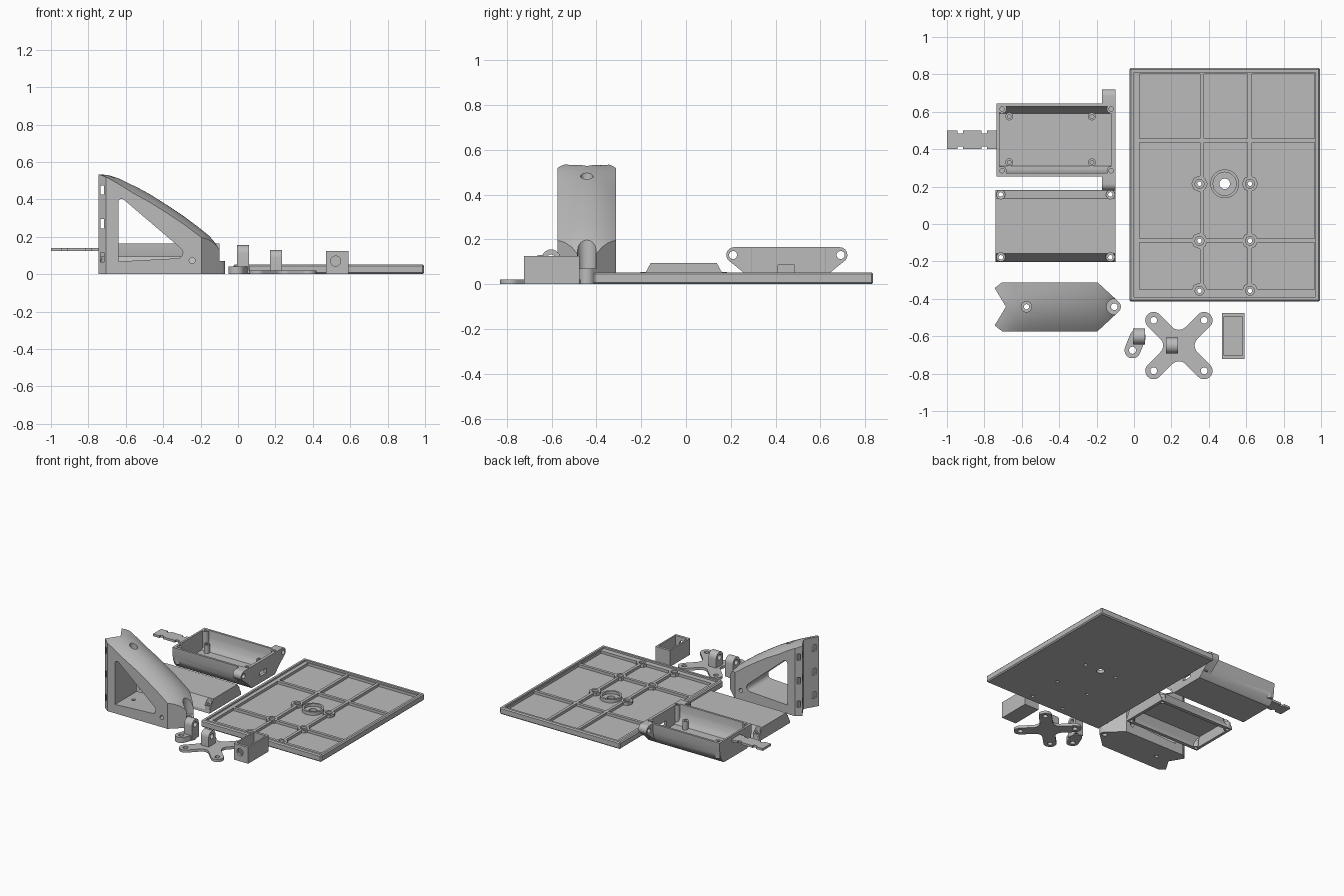
import bpy, bmesh, math

if "Cube" in bpy.data.objects:
    bpy.data.objects.remove(bpy.data.objects["Cube"])

grey = bpy.data.materials.new("plain grey")
grey.diffuse_color = (0.5, 0.5, 0.5, 1)
grey.use_nodes = True
grey.node_tree.nodes["Principled BSDF"].inputs["Base Color"].default_value = grey.diffuse_color


def finish(name, bm):
    bmesh.ops.recalc_face_normals(bm, faces=bm.faces)
    me = bpy.data.meshes.new(name)
    bm.to_mesh(me)
    bm.free()
    me.materials.append(grey)
    ob = bpy.data.objects.new(name, me)
    bpy.context.collection.objects.link(ob)
    return ob


def prism(name, pts, lo, hi, axis='z'):
    """Extrude a 2D outline along an axis."""
    put = {'z': lambda a, b, t: (a, b, t), 'y': lambda a, b, t: (a, t, b),
           'x': lambda a, b, t: (t, a, b)}[axis]
    bm = bmesh.new()
    r0 = [bm.verts.new(put(a, b, lo)) for a, b in pts]
    r1 = [bm.verts.new(put(a, b, hi)) for a, b in pts]
    bm.faces.new(r0)
    bm.faces.new(r1)
    for i in range(len(pts)):
        j = (i + 1) % len(pts)
        bm.faces.new((r0[i], r0[j], r1[j], r1[i]))
    return finish(name, bm)


def arc(cx, cy, r, a0, a1, n=12):
    return [(cx + r * math.cos(math.radians(a0 + (a1 - a0) * i / n)),
             cy + r * math.sin(math.radians(a0 + (a1 - a0) * i / n))) for i in range(n + 1)]


def circle(cx, cy, r, n=28):
    return arc(cx, cy, r, 0, 360, n)[:-1]


def rect(a0, a1, b0, b1):
    return [(a0, b0), (a1, b0), (a1, b1), (a0, b1)]


def box(name, x0, x1, y0, y1, z0, z1):
    return prism(name, rect(x0, x1, y0, y1), z0, z1)


def boolean(ob, other, op='DIFFERENCE'):
    m = ob.modifiers.new("bool", 'BOOLEAN')
    m.operation, m.solver, m.object = op, 'EXACT', other
    bpy.context.view_layer.objects.active = ob
    bpy.ops.object.modifier_apply(modifier=m.name)
    bpy.data.objects.remove(other)


def add(ob, other):
    boolean(ob, other, 'UNION')


def hole(ob, a, b, r, lo, hi, axis='z'):
    boolean(ob, prism("cutter", circle(a, b, r), lo, hi, axis))


# --- base plate: stepped rim, nine pockets, screw bosses
plate = box("base_plate", -0.025, 0.995, -0.415, 0.835, 0, 0.053)
bev = plate.modifiers.new("bevel", 'BEVEL')
bev.width, bev.segments = 0.008, 1
bpy.context.view_layer.objects.active = plate
bpy.ops.object.modifier_apply(modifier=bev.name)
boolean(plate, box("cutter", 0.0, 0.97, -0.39, 0.81, 0.04, 0.1))
for x0, x1 in ((0.03, 0.352), (0.374, 0.608), (0.63, 0.965)):
    for y0, y1 in ((0.458, 0.803), (-0.078, 0.436), (-0.35, -0.1)):
        boolean(plate, box("cutter", x0, x1, y0, y1, 0.02, 0.1))
screws = [(x, y) for x in (0.35, 0.62) for y in (0.215, -0.09, -0.357)]
for x, y in screws:
    add(plate, prism("boss", arc(x, y, 0.043, 0, 360, 8)[:-1], 0.01, 0.041))
    hole(plate, x, y, 0.024, 0.025, 0.1)
    hole(plate, x, y, 0.012, -0.1, 0.1)
add(plate, prism("boss", circle(0.485, 0.215, 0.077, 40), 0.01, 0.045))
hole(plate, 0.485, 0.215, 0.062, 0.025, 0.1)
hole(plate, 0.485, 0.215, 0.028, -0.1, 0.1)

# --- open tray with curved flanks, hinge ears and latch tongue
cy = 0.45


def mirrored(half):
    return [(cy + w, z) for w, z in half] + [(cy - w, z) for w, z in reversed(half)]


tray = prism("tray", mirrored([(0.14, 0), (0.164, 0.022), (0.182, 0.055), (0.192, 0.1), (0.195, 0.165)]),
             -0.735, -0.1, 'x')
ear = [(cy + 0.14, 0), (cy + 0.185, 0.045)] + arc(0.685, 0.13, 0.035, -40, 90)
ear += [(2 * cy - a, b) for a, b in reversed(ear)]
add(tray, prism("hinge_ears", ear, -0.17, -0.1, 'x'))
boolean(tray, prism("cutter", mirrored([(0.14, 0.02), (0.165, 0.06), (0.176, 0.11), (0.18, 0.2)]),
                    -0.72, -0.122, 'x'))
for y in (0.21, 0.69):
    hole(tray, y, 0.13, 0.018, -0.3, 0, 'x')
boolean(tray, box("cutter", -0.2, 0, 0.41, 0.485, 0.05, 0.085))
for x in (-0.705, -0.122):
    for y in (0.285, 0.615):
        add(tray, prism("corner_boss", circle(x, y, 0.024, 16), 0.04, 0.165))
        hole(tray, x, y, 0.012, 0.06, 0.3)
for x in (-0.667, -0.225):
    for y in (0.33, 0.575):
        add(tray, prism("post", circle(x, y, 0.021, 20), 0.01, 0.085))
        hole(tray, x, y, 0.01, 0.03, 0.3)
tongue = [(-0.725, 0.5)]
for x in (-0.8, -0.93):
    tongue += [(x + 0.015, 0.5), (x + 0.015, 0.485), (x - 0.015, 0.485), (x - 0.015, 0.5)]
tongue += [(-1, 0.5)]
tongue += [(x, 0.9 - y) for x, y in reversed(tongue)]
prism("latch_tongue", tongue, 0.123, 0.14)

# --- lid, hollow underneath
lid = prism("lid", [(-0.202, 0), (0.182, 0), (0.178, 0.02), (0.137, 0.095), (-0.157, 0.095), (-0.198, 0.02)],
            -0.74, -0.1, 'x')
boolean(lid, prism("cutter", [(-0.175, -0.1), (0.155, -0.1), (0.155, 0.02), (0.125, 0.078),
                              (-0.145, 0.078), (-0.175, 0.02)], -0.718, -0.122, 'x'))
for x in (-0.712, -0.126):
    for y in (-0.178, 0.158):
        add(lid, prism("lid_boss", circle(x, y, 0.024, 20), 0, 0.055))
        hole(lid, x, y, 0.024, 0.055, 0.2)
        hole(lid, x, y, 0.012, -0.1, 0.2)

# --- stand: arched loft trimmed by its plan outline
sy, hw = -0.4425, 0.135
curve = [(-0.75, 0.537), (-0.7, 0.532), (-0.64, 0.513), (-0.56, 0.476), (-0.47, 0.427), (-0.38, 0.37),
         (-0.29, 0.31), (-0.21, 0.25), (-0.16, 0.21), (-0.125, 0.175), (-0.1, 0.14), (-0.06, 0.08)]
bm = bmesh.new()
rings = []
for x, z in curve:
    drop = min(0.045, 0.004 + 0.25 * (x + 0.75))
    ring = [(x, sy + hw * t / 6, z - drop * (t / 6) ** 2) for t in range(-6, 7)]
    ring += [(x, sy + hw, 0), (x, sy - hw, 0)]
    rings.append([bm.verts.new(p) for p in ring])
bm.faces.new(rings[0])
bm.faces.new(rings[-1])
for a, b in zip(rings, rings[1:]):
    for i in range(len(a)):
        j = (i + 1) % len(a)
        bm.faces.new((a[i], a[j], b[j], b[i]))
stand = finish("stand", bm)
plan = [(-0.685, sy), (-0.745, sy - 0.1), (-0.705, sy - 0.131), (-0.195, sy - 0.131)]
plan += arc(-0.105, sy, 0.035, -48, 48) + [(x, 2 * sy - y) for x, y in reversed(plan[1:])]
boolean(stand, prism("cutter", plan, -0.1, 0.8), 'INTERSECT')
window = arc(-0.622, 0.385, 0.018, 180, 50, 6) + arc(-0.325, 0.115, 0.03, 50, -90, 6) + [(-0.64, 0.068)]
boolean(stand, prism("cutter", window, -0.8, -0.2, 'y'))
for z in (0.09, 0.27, 0.45):
    boolean(stand, box("cutter", -0.735, -0.717, -0.8, -0.2, z - 0.025, z + 0.025))
hole(stand, -0.245, 0.073, 0.016, -0.8, -0.2, 'y')
hole(stand, -0.105, sy, 0.042, 0.07, 0.5)
hole(stand, -0.105, sy, 0.018, -0.1, 0.5)
hole(stand, -0.575, sy, 0.028, 0.1, 0.8)
hole(stand, -0.575, sy, 0.014, -0.1, 0.5)


# --- pivot lug shared by the small foot and the cross foot
def lug(y, z, r, x0, x1):
    ob = prism("lug", [(y - r, 0.005), (y + r, 0.005)] + arc(y, z, r, 0, 180), x0, x1, 'x')
    return ob


# small foot
a = math.degrees(math.atan2(0.075, 0.03))
foot = prism("small_foot", arc(-0.008, -0.675, 0.043, a + 90, a + 270) + arc(0.02, -0.605, 0.043, a - 90, a + 90),
             0, 0.042)
add(foot, lug(-0.602, 0.113, 0.042, -0.005, 0.06))
hole(foot, -0.602, 0.113, 0.02, -0.1, 0.2, 'x')
hole(foot, -0.008, -0.675, 0.019, -0.1, 0.1)

# cross foot
fx, fy, w, fr = 0.24, -0.65, 0.045, 0.05
outline = []
for k in range(4):
    t = math.radians(45 + 90 * k)
    outline += arc(fx + 0.191 * math.cos(t), fy + 0.191 * math.sin(t), w, 90 * k - 45, 90 * k + 135)
    t += math.pi / 4
    d = (w + fr) * math.sqrt(2)
    outline += arc(fx + d * math.cos(t), fy + d * math.sin(t), fr, 90 * k + 315, 90 * k + 225, 8)
cross = prism("cross_foot", outline, 0, 0.02)
add(cross, lug(fy, 0.088, 0.042, 0.17, 0.235))
hole(cross, fy, 0.088, 0.02, 0, 0.5, 'x')
for sx in (-1, 1):
    for s in (-1, 1):
        hole(cross, fx + 0.135 * sx, fy + 0.135 * s, 0.018, -0.1, 0.1)

# --- open-topped bracket with axle holes
bracket = box("bracket", 0.47, 0.592, -0.722, -0.475, 0, 0.125)
boolean(bracket, box("cutter", 0.482, 0.58, -0.702, -0.495, 0.012, 0.3))
hole(bracket, 0.522, 0.07, 0.027, -0.9, -0.6, 'y')

for ob in bpy.context.collection.objects:
    ob.select_set(True)
    bpy.context.view_layer.objects.active = ob
bpy.ops.object.shade_smooth_by_angle(angle=math.radians(30))
